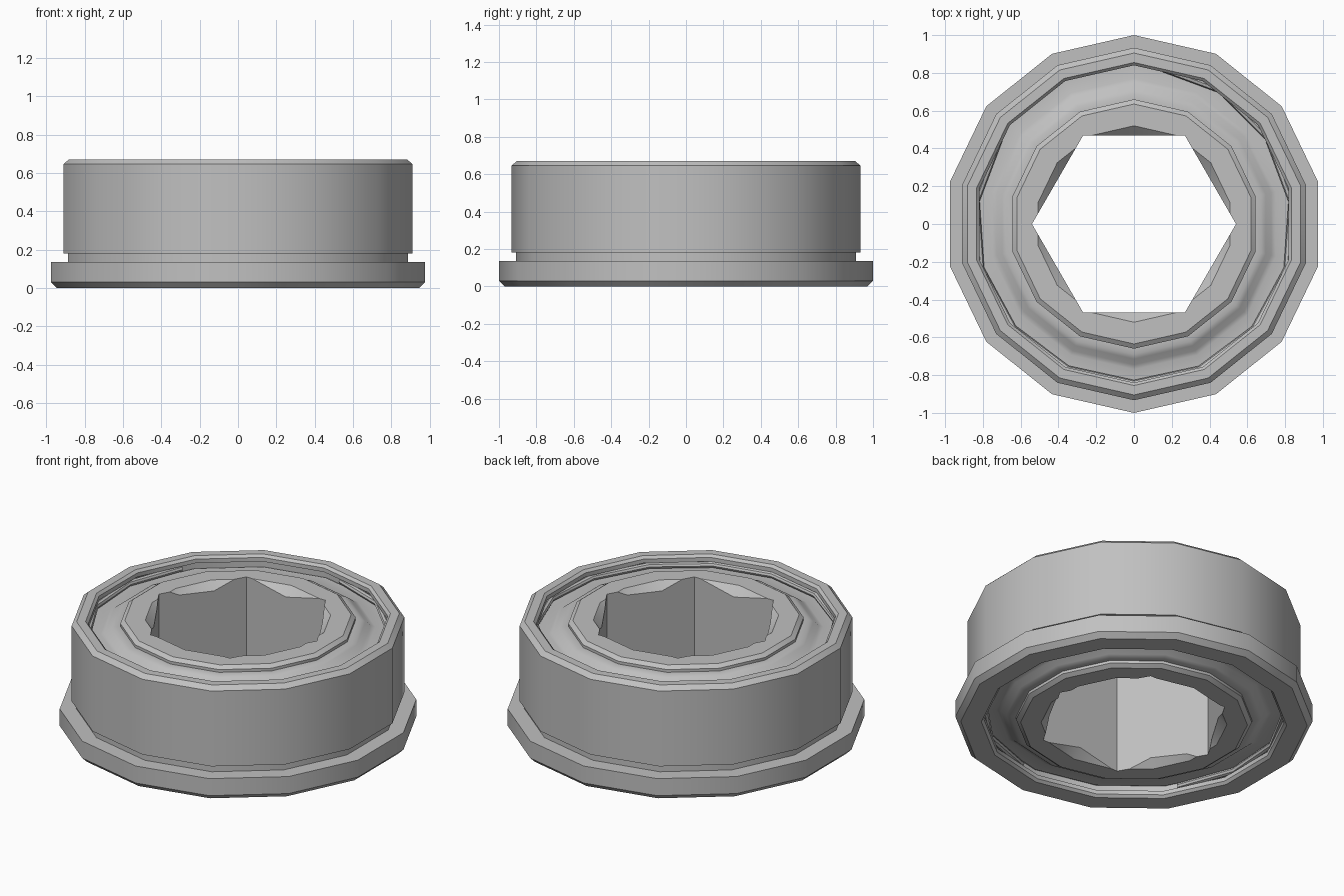
import bpy, bmesh, math

if "Cube" in bpy.data.objects:
    bpy.data.objects.remove(bpy.data.objects["Cube"], do_unlink=True)

SIDES = 14
HEIGHT = 0.67

steel = bpy.data.materials.new("grey_steel")
steel.use_nodes = True
steel.diffuse_color = (0.53, 0.53, 0.53, 1)
steel.node_tree.nodes["Principled BSDF"].inputs["Base Color"].default_value = steel.diffuse_color


def lathe(name, profile, start=90, sweep=360, steps=SIDES):
    """Sweep a closed (radius, z) profile around z; a partial sweep gets end caps."""
    bm = bmesh.new()
    full = sweep == 360
    rings = []
    for i in range(steps if full else steps + 1):
        a = math.radians(start + sweep * i / steps)
        rings.append([bm.verts.new((r * math.cos(a), r * math.sin(a), z)) for r, z in profile])
    n = len(profile)
    for i in range(steps):
        a, b = rings[i], rings[(i + 1) % len(rings)]
        for j in range(n):
            k = (j + 1) % n
            bm.faces.new((a[j], b[j], b[k], a[k]))
    if not full:
        bm.faces.new(rings[0])
        bm.faces.new(rings[-1])
    return finish(name, bm)


def plug(name, sections, sides, start):
    """Solid stack of polygon sections (radius, z), capped at both ends."""
    bm = bmesh.new()
    rings = []
    for r, z in sections:
        angles = [math.radians(start + 360 * i / sides) for i in range(sides)]
        rings.append([bm.verts.new((r * math.cos(a), r * math.sin(a), z)) for a in angles])
    for a, b in zip(rings, rings[1:]):
        for i in range(sides):
            k = (i + 1) % sides
            bm.faces.new((a[i], a[k], b[k], b[i]))
    bm.faces.new(rings[0])
    bm.faces.new(rings[-1])
    return finish(name, bm)


def finish(name, bm):
    bmesh.ops.recalc_face_normals(bm, faces=bm.faces[:])
    mesh = bpy.data.meshes.new(name)
    bm.to_mesh(mesh)
    bm.free()
    mesh.materials.append(steel)
    obj = bpy.data.objects.new(name, mesh)
    bpy.context.collection.objects.link(obj)
    return obj


def select(obj):
    bpy.ops.object.select_all(action="DESELECT")
    obj.select_set(True)
    bpy.context.view_layer.objects.active = obj


def cut(obj, cutter):
    mod = obj.modifiers.new("cut", "BOOLEAN")
    mod.operation = "DIFFERENCE"
    mod.solver = "EXACT"
    mod.object = cutter
    select(obj)
    bpy.ops.object.modifier_apply(modifier=mod.name)
    bpy.data.objects.remove(cutter, do_unlink=True)


def flip(profile):
    return [(r, HEIGHT - z) for r, z in profile]


# Outer ring: flange, relief groove, body, and a recess with clip groove at each end
recess = [(0.905, HEIGHT), (0.855, HEIGHT), (0.84, 0.655), (0.84, 0.63),
          (0.865, 0.62), (0.865, 0.585), (0.84, 0.575)]
outside = [(0.97, 0), (1, 0.03), (1, 0.135), (0.908, 0.135), (0.908, 0.18),
           (0.933, 0.18), (0.933, 0.645)]
parts = [lathe("outer_ring", outside + recess + flip(recess[1:])[::-1])]

# Inner ring: chamfered disc with a hexagonal bore countersunk at both ends
inner = plug("inner_ring", [(0.635, 0), (0.66, 0.018), (0.66, HEIGHT - 0.018), (0.635, HEIGHT)],
             SIDES, 90)
cut(inner, plug("hex_cutter", [(0.54, -0.1), (0.54, HEIGHT + 0.1)], 6, 0))
countersink = [(0.43, 0.58), (0.55, 0.70)]
cut(inner, plug("top_countersink", countersink, SIDES, 90))
cut(inner, plug("bottom_countersink", flip(countersink), SIDES, 90))
parts.append(inner)

# Stepped shields and open retaining clips, one pair per end
face = [(0.855, 0.59), (0.77, 0.59), (0.745, 0.60), (0.715, 0.625), (0.69, 0.635), (0.655, 0.635)]
shield = face + [(r, z - 0.02) for r, z in reversed(face)]
wire = [(0.846 + 0.02 * math.cos(math.tau * i / 8), 0.609 + 0.018 * math.sin(math.tau * i / 8))
        for i in range(8)]
parts += [
    lathe("top_shield", shield),
    lathe("bottom_shield", flip(shield)),
    lathe("top_clip", wire, 147, 295, 12),
    lathe("bottom_clip", flip(wire), -147, -295, 12),
]

for part in parts:
    select(part)
    bpy.ops.object.shade_smooth_by_angle(angle=math.radians(30))
